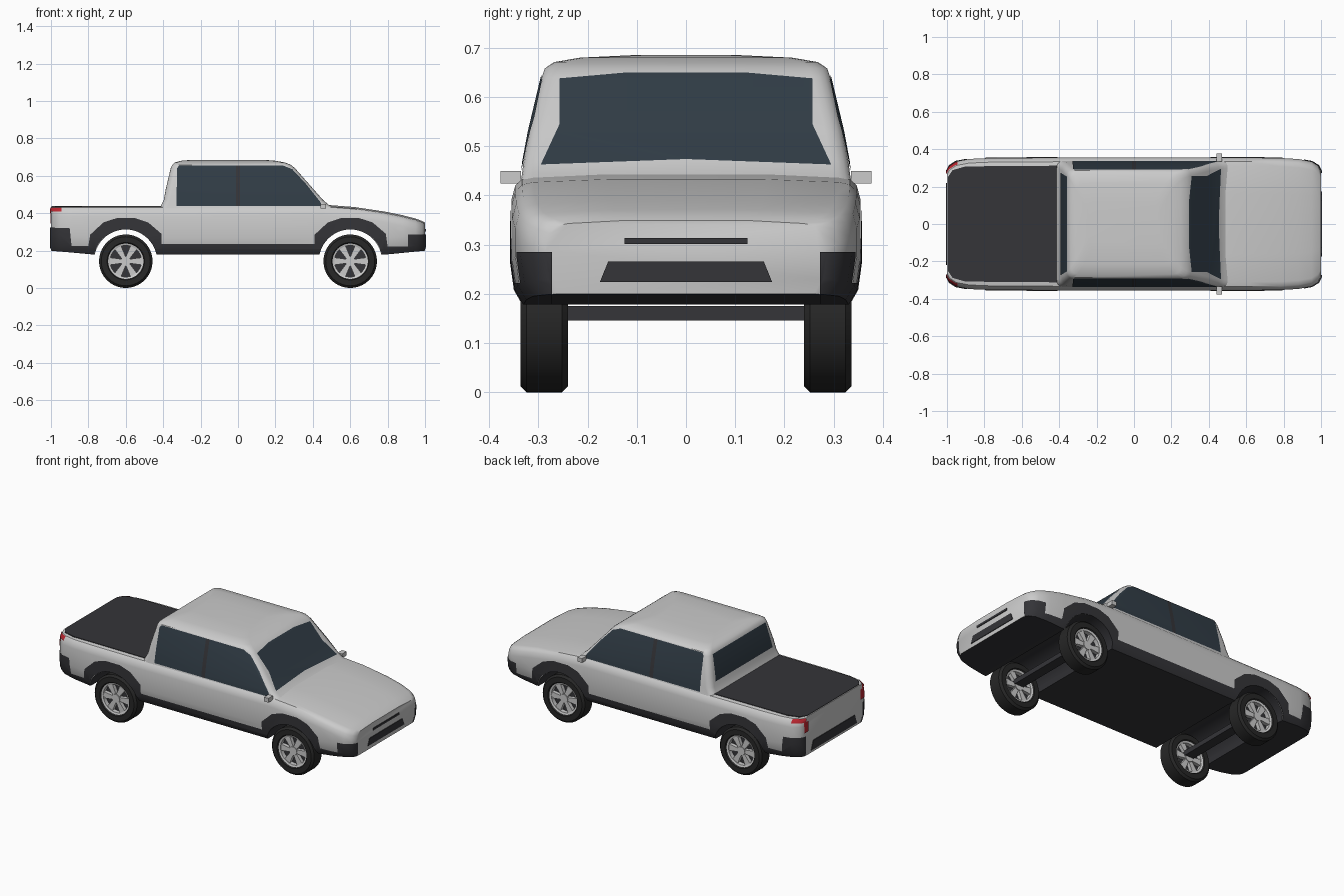
import bpy, bmesh
from math import sin, cos, pi
from mathutils import Matrix

if "Cube" in bpy.data.objects:
    bpy.data.objects.remove(bpy.data.objects["Cube"])


def material(name, r, g, b):
    m = bpy.data.materials.new(name)
    m.diffuse_color = (r, g, b, 1)
    m.use_nodes = True
    m.node_tree.nodes["Principled BSDF"].inputs["Base Color"].default_value = m.diffuse_color
    return m


PAINT = material("paint", .62, .62, .62)
DARK = material("dark_plastic", .035, .035, .04)
RUBBER = material("rubber", .02, .02, .02)
GLASS = material("glass", .03, .045, .06)
RED = material("red_lens", .5, .02, .03)
CUT = material("cut", 1, 0, 1)


def loft(name, rings, mat, wrap=False):
    """Join equal rings of points with quads, capped or wrapped round."""
    bm = bmesh.new()
    vs = [[bm.verts.new(p) for p in ring] for ring in rings]
    n = len(vs[0])
    pairs = list(zip(vs, vs[1:])) + ([(vs[-1], vs[0])] if wrap else [])
    for a, b in pairs:
        for i in range(n):
            bm.faces.new((a[i], a[(i + 1) % n], b[(i + 1) % n], b[i]))
    if not wrap:
        bm.faces.new(vs[0])
        bm.faces.new(vs[-1])
    bmesh.ops.recalc_face_normals(bm, faces=bm.faces)
    me = bpy.data.meshes.new(name)
    bm.to_mesh(me)
    bm.free()
    me.materials.append(mat)
    ob = bpy.data.objects.new(name, me)
    bpy.context.collection.objects.link(ob)
    return ob


def prism(name, profile, axis, lo, hi, mat):
    place = {'x': lambda a, b, t: (t, a, b), 'y': lambda a, b, t: (a, t, b),
             'z': lambda a, b, t: (a, b, t)}[axis]
    return loft(name, [[place(a, b, t) for a, b in profile] for t in (lo, hi)], mat)


def rect(a0, b0, a1, b1):
    return [(a0, b0), (a1, b0), (a1, b1), (a0, b1)]


def circle(x, z, r, n=40):
    return [(x + r * cos(2 * pi * i / n), z + r * sin(2 * pi * i / n)) for i in range(n)]


def boolean(ob, cutter, op):
    m = ob.modifiers.new("cut", 'BOOLEAN')
    m.operation, m.object, m.solver = op, cutter, 'EXACT'
    m.material_mode = 'TRANSFER'
    dg = bpy.context.evaluated_depsgraph_get()
    me = bpy.data.meshes.new_from_object(ob.evaluated_get(dg))
    ob.modifiers.clear()
    ob.data = me
    bpy.data.objects.remove(cutter)


def skin(name, src, profile, axis, lo, hi, mat, grow=1.0):
    """A thin panel: the part of src's surface that lies inside a prism."""
    ob = bpy.data.objects.new(name, src.data.copy())
    bpy.context.collection.objects.link(ob)
    ob.data.transform(Matrix.Diagonal((1 + .004 * grow, 1 + .008 * grow, 1, 1)))
    boolean(ob, prism("cutter", profile, axis, lo, hi, CUT), 'INTERSECT')
    mats = list(ob.data.materials)
    bm = bmesh.new()
    bm.from_mesh(ob.data)
    bmesh.ops.delete(bm, geom=[f for f in bm.faces if mats[f.material_index] == CUT],
                     context='FACES')
    for f in bm.faces:
        f.material_index = 0
    bm.to_mesh(ob.data)
    bm.free()
    ob.data.materials.clear()
    ob.data.materials.append(mat)


# Lower body: stations of (x, half width, bottom, top)
stations = [(-1, .285, .2, .435), (-.985, .312, .198, .435), (-.95, .335, .195, .435),
            (-.88, .348, .189, .435), (-.76, .353, .178, .435), (-.4, .355, .178, .435),
            (.45, .355, .178, .44), (.62, .355, .178, .427), (.78, .353, .178, .403),
            (.88, .347, .188, .383), (.95, .334, .195, .365), (.985, .312, .198, .352),
            (1, .285, .2, .343)]


def section(x, w, zb, zt):
    crown = .006 if x > .4 else 0
    half = [(w - .025, zb), (w - .008, zb + .03), (w, zb + .088), (w, zt - .05),
            (w - .008, zt - .02), (w - .022, zt - .005), (w - .045, zt), (w * .45, zt + crown)]
    return [(x, y, z) for y, z in half] + [(x, -y, z) for y, z in reversed(half)]


body = loft("lower_body", [section(*s) for s in stations], PAINT)
for x in (-.6, .6):
    boolean(body, prism("cutter", circle(x, .143, .17, 48), 'y', -.6, .6, DARK), 'DIFFERENCE')
dark_slot = list(body.data.materials).index(DARK)
for p in body.data.polygons:
    if p.normal.z < -.5:
        p.material_index = dark_slot

# Cabin: rounded rings of (z, rear x, front x, half width)
levels = [(.415, -.425, .54, .338), (.445, -.41, .485, .333), (.47, -.397, .455, .33),
          (.53, -.386, .402, .319), (.64, -.36, .305, .293), (.658, -.352, .283, .287),
          (.671, -.338, .25, .268), (.68, -.305, .2, .215), (.685, -.25, .14, .11)]


def rounded(z, xr, xf, w, r=.036, n=4):
    pts = []
    for k, (cx, cy) in enumerate([(xf - r, w - r), (xr + r, w - r), (xr + r, r - w), (xf - r, r - w)]):
        for i in range(n + 1):
            a = pi / 2 * (k + i / n)
            pts.append((cx + r * cos(a), cy + r * sin(a), z))
    return pts


cabin = loft("cabin", [rounded(*v) for v in levels], PAINT)

# Windows
skin("windscreen", cabin, [(-.295, .463), (0, .474), (.295, .463), (.257, .545), (.257, .638),
                           (.12, .65), (-.12, .65), (-.257, .638), (-.257, .545)], 'x', .15, .8, GLASS)
skin("rear_window", cabin, [(-.275, .495), (.275, .495), (.255, .645), (-.255, .645)],
     'x', -.8, -.3, GLASS)
side_glass = [(-.33, .437), (.45, .437), (.44, .46), (.36, .56), (.29, .635), (.24, .655),
              (-.315, .655), (-.325, .64)]

# Dark side cladding outline: bumper corners, arches and sill
arch = [(-.19, .285), (-.12, .35), (-.05, .373), (.05, .373), (.12, .35), (.19, .29)]
cladding = ([(-1.1, .1), (-1.1, .325), (-.9, .32), (-.89, .225), (-.8, .225)]
            + [(x - .6, z) for x, z in arch] + [(-.41, .235), (.41, .235)]
            + [(x + .6, z) for x, z in arch]
            + [(.8, .222), (.91, .222), (.91, .285), (1.1, .285), (1.1, .1)])

for side, s in (("left", 1), ("right", -1)):
    skin(side + "_windows", cabin, side_glass, 'y', .24 * s, .5 * s, GLASS)
    skin(side + "_door_pillar", cabin, rect(-.012, .437, .012, .655), 'y', .27 * s, .5 * s, DARK, 1.3)
    skin(side + "_cladding", body, cladding, 'y', .272 * s, .5 * s, DARK)
    skin(side + "_side_lamp", body, rect(-1.1, .408, -.945, .43), 'y', .27 * s, .5 * s, RED)
    skin(side + "_tail_lamp", body, rect(.25 * s, .345, .29 * s, .408), 'x', -1.1, -.99, RED, 1.2)
    prism(side + "_mirror", rect(.44, .424, .47, .45), 'y', .335 * s, .377 * s, PAINT)

# Bed cover, grilles and rear bumper insert
edge = [(-.995, .25), (-.97, .288), (-.9, .308), (-.38, .312)]
prism("bed_cover", edge + [(x, -y) for x, y in reversed(edge)], 'z', .42, .438, DARK)
prism("upper_grille", rect(-.125, .301, .125, .314), 'x', .96, 1.004, DARK)
prism("lower_grille", [(-.175, .224), (.175, .224), (.158, .266), (-.158, .266)],
      'x', .96, 1.004, DARK)
prism("rear_insert", [(-.22, .215), (.22, .215), (.2, .27), (-.2, .27)], 'x', -1.004, -.96, DARK)

# Wheels and axles
tyre = [(.094, .247), (.1, .24), (.131, .24), (.143, .252), (.143, .324), (.131, .336),
        (.1, .336), (.094, .329)]
rim = [(.084, .25), (.096, .246), (.096, .33), (.084, .326)]


def revolve(name, profile, x, s, mat):
    loft(name, [[(a, y * s, b) for a, b in circle(x, .143, r)] for r, y in profile], mat, True)


for end, x in (("front", .6), ("rear", -.6)):
    prism(end + "_axle", rect(x - .03, .146, x + .03, .175), 'y', -.3, .3, DARK)
    for side, s in (("left", 1), ("right", -1)):
        tag = end + "_" + side
        revolve(tag + "_tyre", tyre, x, s, RUBBER)
        revolve(tag + "_rim", rim, x, s, PAINT)
        prism(tag + "_brake_disc", circle(x, .143, .086), 'y', .275 * s, .3 * s, DARK)
        prism(tag + "_hub", circle(x, .143, .026, 20), 'y', .25 * s, .326 * s, PAINT)
        for k in range(6):
            c, d = cos(k * pi / 3), sin(k * pi / 3)
            spoke = [(.018, -.011), (.088, -.02), (.088, .02), (.018, .011)]
            prism(tag + "_spoke", [(x + a * c - b * d, .143 + a * d + b * c) for a, b in spoke],
                  'y', .254 * s, .322 * s, PAINT)

# Smooth shading with sharp edges kept
bpy.ops.object.select_all(action='SELECT')
bpy.context.view_layer.objects.active = body
bpy.ops.object.shade_smooth_by_angle(angle=.6)
